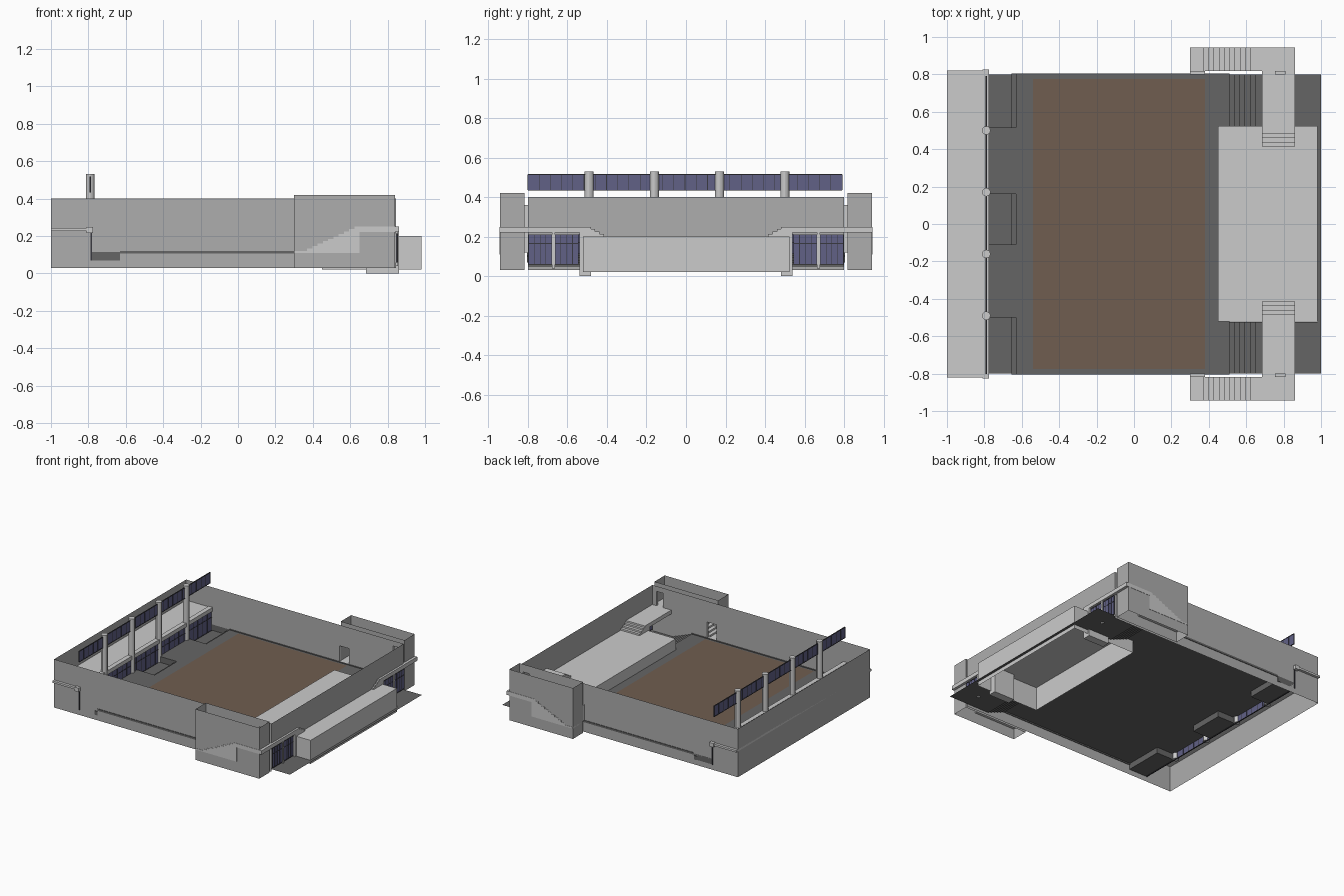
import bpy, bmesh, math

if "Cube" in bpy.data.objects:
    bpy.data.objects.remove(bpy.data.objects["Cube"])


def mat(name, c):
    m = bpy.data.materials.new(name)
    m.diffuse_color = (*c, 1)
    m.use_nodes = True
    m.node_tree.nodes["Principled BSDF"].inputs["Base Color"].default_value = m.diffuse_color
    return m


WALL = mat("wall_grey", (.42, .42, .42))
DARK = mat("floor_grey", (.13, .13, .13))
BROWN = mat("court_brown", (.16, .11, .08))
BLUE = mat("glass_blue", (.12, .12, .24))
BLACK = mat("frame_dark", (.04, .04, .05))


def make(name, verts, faces, m=None):
    me = bpy.data.meshes.new(name)
    me.from_pydata(verts, [], faces)
    bm = bmesh.new()
    bm.from_mesh(me)
    bmesh.ops.remove_doubles(bm, verts=bm.verts, dist=1e-5)
    bmesh.ops.recalc_face_normals(bm, faces=bm.faces)
    bm.to_mesh(me)
    bm.free()
    ob = bpy.data.objects.new(name, me)
    bpy.context.collection.objects.link(ob)
    if m:
        me.materials.append(m)
    return ob


FACES = {'z0': (0, 2, 3, 1), 'z1': (4, 5, 7, 6), 'y0': (0, 1, 5, 4),
         'y1': (2, 6, 7, 3), 'x0': (0, 4, 6, 2), 'x1': (1, 3, 7, 5)}


def box(name, x, y, z, m=None, omit=()):
    y = sorted(y)
    v = [(a, b, c) for c in z for b in y for a in x]
    return make(name, v, [f for k, f in FACES.items() if k not in omit], m)


def sheet(name, axis, pos, u, v, holes=(), m=WALL):
    """Flat sheet across one axis, with rectangular holes (u0, u1, v0, v1)."""
    us = sorted(set(u) | {a for h in holes for a in h[:2] if u[0] < a < u[1]})
    vs = sorted(set(v) | {a for h in holes for a in h[2:] if v[0] < a < v[1]})
    verts, faces = [], []
    for a, b in zip(us, us[1:]):
        for c, d in zip(vs, vs[1:]):
            p, q = (a + b) / 2, (c + d) / 2
            if any(h[0] < p < h[1] and h[2] < q < h[3] for h in holes):
                continue
            n = len(verts)
            for s, t in ((a, c), (b, c), (b, d), (a, d)):
                co = [s, t]
                co.insert(axis, pos)
                verts.append(co)
            faces.append((n, n + 1, n + 2, n + 3))
    return make(name, verts, faces, m)


def extrude(name, pts, axis, lo, hi, m=None):
    """Prism from a 2D profile, extruded along the axis."""
    n = len(pts)
    v = []
    for e in (lo, hi):
        for p in pts:
            co = list(p)
            co.insert(axis, e)
            v.append(co)
    f = [tuple(range(n)), tuple(range(n, 2 * n))]
    f += [(i, (i + 1) % n, n + (i + 1) % n, n + i) for i in range(n)]
    return make(name, v, f, m)


def glazing(name, x, y0, y1, z0, z1, n, rails=()):
    """Glass strip with evenly spaced dark bars and rails."""
    box(name + "_glass", (x - .002, x + .002), (y0, y1), (z0, z1), BLUE)
    for i in range(n + 1):
        y = y0 + (y1 - y0) * i / n
        box(name + "_bar", (x - .004, x + .004), (y - .0015, y + .0015), (z0, z1), BLACK)
    for z in (z0, z1, *rails):
        box(name + "_rail", (x - .004, x + .004), (y0, y1), (z - .002, z + .002), BLACK)


# Hall floor with sunken bays, and the coloured court
pits = [(-.8, -.5), (-.11, .16), (.515, .8)]
holes = [(-.78, -.63, a, b) for a, b in pits] + [(.45, .52, -.52, .525)]
sheet("hall_floor", 2, .115, (-.78, .51), (-.8, .8), holes, DARK)
sheet("court", 2, .118, (-.54, .38), (-.775, .775), (), BROWN)
for a, b in pits:
    box("sunken_bay", (-.78, -.63), (a, b), (.07, .115), DARK, ('z1', 'x0'))
    box("bay_step", (-.655, -.63), (a - .005 * (a < -.7), b + .005 * (b > .7)), (.07, .1), DARK)

# End walls and gallery
sheet("gallery_end_wall", 0, -1, (-.8, .8), (.03, .4))
sheet("entrance_wall", 0, .845, (-.8, .8), (.03, .4),
      [(-.8, -.54, .03, .21), (.54, .8, .03, .21), (-.54, .54, .03, .2)])
box("gallery_deck", (-1, -.79), (-.82, .82), (.227, .242))
box("gallery_deck_edge", (-.81, -.775), (-.825, .825), (.217, .247))
glazing("upper_screen", -.79, -.8, .79, .435, .515, 28)
glazing("lower_screen", -.785, -.802, .802, .07, .217, 28, (.17,))
for i in range(4):
    bpy.ops.mesh.primitive_cylinder_add(vertices=12, radius=.023, depth=.46,
                                        location=(-.79, -.49 + .33 * i, .3))
    col = bpy.context.object
    col.name = "gallery_column"
    bpy.ops.object.shade_smooth_by_angle()

# Raised concourse, hollow underneath
box("concourse", (.45, .98), (-.52, .525), (.02, .2), None, ('z0',))
sheet("outer_floor_edge", 2, .05, (.98, 1), (-.525, .525), (), DARK)

doors = [(.3, .38, .12, .24), (.755, .81, .25, .36)]
for s in (-1, 1):
    # Long wall with door openings and floor edge showing through
    sheet("side_wall", 1, s * .8, (-1, .845), (.03, .4), doors)
    box("floor_edge", (-.63, .51), (s * .795, s * .804), (.105, .12), DARK)
    # Stair tower shell, open above
    sheet("tower_inner_wall", 1, s * .818, (.3, .84), (.03, .42), doors)
    sheet("tower_outer_wall", 1, s * .942, (.3, .84), (.03, .42))
    yr = sorted((s * .818, s * .942))
    sheet("tower_end_wall", 0, .3, yr, (.03, .42))
    sheet("tower_end_wall", 0, .84, yr, (.03, .42))
    for x0, x1, z0, z1 in doors:
        box("door_sleeve", (x0, x1), (s * .8, s * .818), (z0, z1), None, ('y0', 'y1'))
    # Tower stairs rising to the landing
    pts = [(.3, .11), (.3, .12), (.37, .12)]
    n = 10
    for i in range(n):
        z = .12 + .13 * (i + 1) / n
        pts += [(.37 + .28 * i / n, z), (.37 + .28 * (i + 1) / n, z)]
    pts += [(.86, .25), (.86, .22), (.65, .22), (.65, .11)]
    extrude("tower_stairs", pts, 1, s * .818, s * .944)
    # Bridge over the doors, stepping down to the concourse
    prof = [(.818, .22), (.818, .25), (.48, .25), (.48, .2375), (.46, .2375), (.46, .225),
            (.437, .225), (.437, .2125), (.415, .2125), (.415, .2), (.48, .2), (.48, 0),
            (.54, 0), (.54, .22)]
    extrude("bridge", [(s * a, b) for a, b in prof], 0, .685, .86)
    # Stairs from the hall down to the entrance doors
    v, f = [], []
    sx = [(.51, .115)]
    for i in range(6):
        z = .115 - .065 * (i + 1) / 6
        sx += [(.51 + .028 * i, z), (.51 + .028 * (i + 1), z)]
    sx.append((1, .05))
    for x, z in sx:
        v += [(x, s * .525, z), (x, s * .8, z)]
    f = [(2 * i, 2 * i + 1, 2 * i + 3, 2 * i + 2) for i in range(len(sx) - 1)]
    make("entrance_steps", v, f, DARK)
    # Entrance doors and centre post
    for a, b in ((.545, .663), (.68, .797)):
        glazing("entrance_door", .848, *sorted((s * a, s * b)), .06, .21, 4, (.165,))
    box("door_post", (.842, .856), (s * .664, s * .679), (.04, .22))
